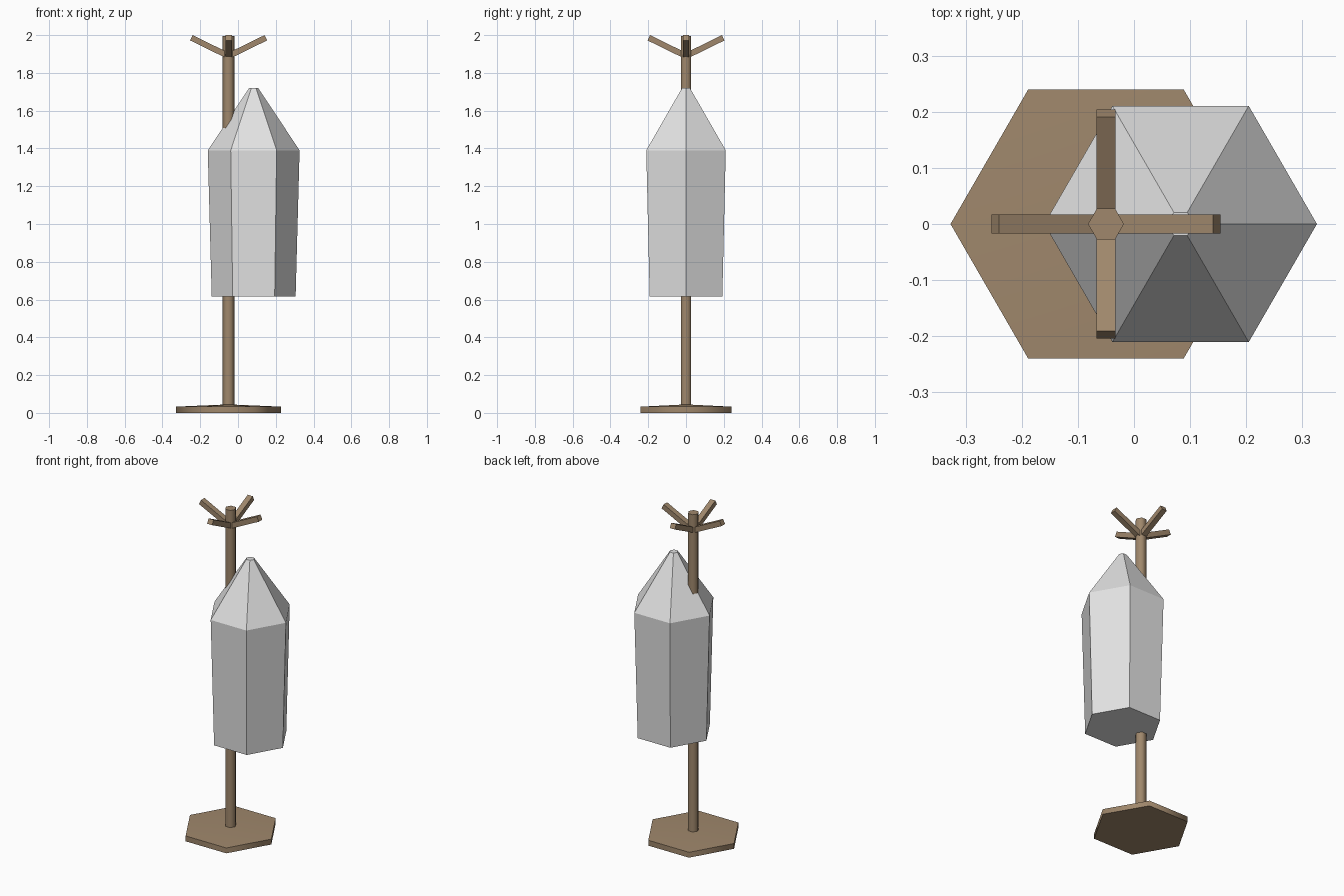
import bpy
import math
from mathutils import Matrix, Vector

cube = bpy.data.objects.get("Cube")
if cube:
    bpy.data.objects.remove(cube, do_unlink=True)


def material(name, rgb):
    mat = bpy.data.materials.new(name)
    mat.use_nodes = True
    color = (*rgb, 1.0)
    mat.diffuse_color = color
    mat.node_tree.nodes["Principled BSDF"].inputs["Base Color"].default_value = color
    return mat


wood = material("brown wood", (0.35, 0.245, 0.15))
cloth = material("pale grey cloth", (0.76, 0.76, 0.76))
STAND_X = -0.05
COAT_X = 0.083


def finish(name, verts, faces, mat):
    mesh = bpy.data.meshes.new(name)
    mesh.from_pydata(verts, [], faces)
    mesh.materials.append(mat)
    obj = bpy.data.objects.new(name, mesh)
    bpy.context.collection.objects.link(obj)
    return obj


def hex_lathe(name, x, rings, mat, apex=None):
    """Stack six-sided rings given as (radius, z), capped at both ends."""
    verts = [(x + r * math.cos(i * math.pi / 3), r * math.sin(i * math.pi / 3), z)
             for r, z in rings for i in range(6)]
    faces = [tuple(reversed(range(6)))]
    for k in range(len(rings) - 1):
        a, b = 6 * k, 6 * k + 6
        faces += [(a + i, a + (i + 1) % 6, b + (i + 1) % 6, b + i) for i in range(6)]
    top = 6 * (len(rings) - 1)
    if apex is None:
        faces.append(tuple(range(top, top + 6)))
    else:
        verts.append((x, 0, apex))
        faces += [(top + i, top + (i + 1) % 6, top + 6) for i in range(6)]
    return finish(name, verts, faces, mat)


def smooth(obj):
    bpy.ops.object.select_all(action='DESELECT')
    obj.select_set(True)
    bpy.context.view_layer.objects.active = obj
    bpy.ops.object.shade_smooth_by_angle(angle=math.radians(65))


# Stand: slightly domed foot and upright pole
smooth(hex_lathe("foot", STAND_X, [(0.277, 0), (0.277, 0.033)], wood, apex=0.045))
smooth(hex_lathe("pole", STAND_X, [(0.032, 0.03), (0.032, 1.995)], wood))

# Four hooks: square bars rising outward from the top of the pole
tilt = math.atan(0.49)
length, width, thick = 0.215, 0.034, 0.031
tip = Vector((0.204, 0, 1.972))
for i, side in enumerate(("left", "back", "right", "front")):
    turn = (Matrix.Translation((STAND_X, 0, 0)) @ Matrix.Rotation(i * math.pi / 2, 4, 'Z')
            @ Matrix.Translation(tip) @ Matrix.Rotation(-tilt, 4, 'Y'))
    verts = [turn @ Vector((x, y, z)) for x in (-length, 0)
             for y in (-width / 2, width / 2) for z in (0, thick)]
    finish(side + "_hook", verts,
           [(0, 1, 3, 2), (4, 6, 7, 5), (0, 4, 5, 1), (2, 3, 7, 6), (0, 2, 6, 4), (1, 5, 7, 3)],
           wood)

# Hanging coat: tapered body with sloping shoulders
hex_lathe("coat", COAT_X, [(0.222, 0.615), (0.243, 1.39), (0.024, 1.72)], cloth)
